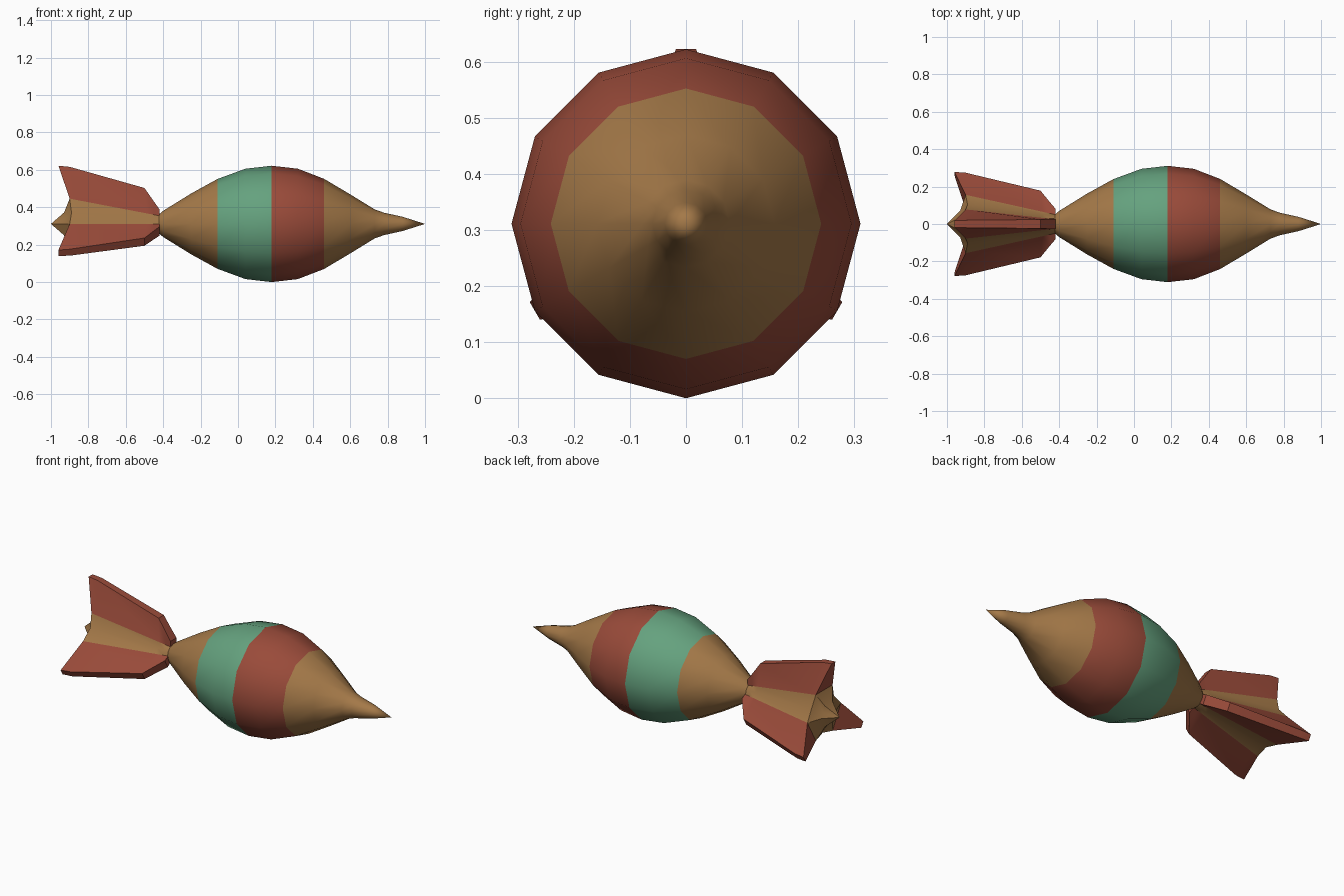
import bpy, bmesh, math
from mathutils import Vector

if "Cube" in bpy.data.objects:
    bpy.data.objects.remove(bpy.data.objects["Cube"], do_unlink=True)

AXIS_Z = 0.311


def material(name, rgb):
    mat = bpy.data.materials.new(name)
    mat.use_nodes = True
    color = (*rgb, 1)
    mat.diffuse_color = color
    mat.node_tree.nodes["Principled BSDF"].inputs["Base Color"].default_value = color
    return mat


MATS = [material("tan", (0.37, 0.19, 0.065)),
        material("brick_red", (0.32, 0.07, 0.042)),
        material("sea_green", (0.13, 0.36, 0.21))]
TAN, RED, GREEN = range(3)


def point(x, radius, angle, side=0.0):
    """Point around the long axis; angle 0 is up, side shifts it sideways."""
    s, c = math.sin(angle), math.cos(angle)
    return Vector((x, radius * s + side * c, AXIS_Z + radius * c - side * s))


def bridge(bm, a, b, color_of):
    n = len(a)
    for i in range(n):
        j = (i + 1) % n
        bm.faces.new((a[i], a[j], b[j], b[i])).material_index = color_of(i)


def fan(bm, ring, tip, color):
    for i in range(len(ring)):
        bm.faces.new((ring[i], ring[(i + 1) % len(ring)], tip)).material_index = color


def finish(bm, name, angle):
    bmesh.ops.recalc_face_normals(bm, faces=bm.faces[:])
    mesh = bpy.data.meshes.new(name)
    bm.to_mesh(mesh)
    bm.free()
    for mat in MATS:
        mesh.materials.append(mat)
    obj = bpy.data.objects.new(name, mesh)
    bpy.context.collection.objects.link(obj)
    bpy.ops.object.select_all(action='DESELECT')
    obj.select_set(True)
    bpy.context.view_layer.objects.active = obj
    bpy.ops.object.shade_smooth_by_angle(angle=math.radians(angle))


# Body: twelve-sided turned profile with coloured bands
profile = [(-0.43, 0.045), (-0.40, 0.07), (-0.25, 0.163), (-0.11, 0.24),
           (0.04, 0.295), (0.18, 0.311), (0.32, 0.295), (0.46, 0.241),
           (0.60, 0.158), (0.73, 0.078), (0.78, 0.06), (0.88, 0.038)]
bm = bmesh.new()
rings = [[bm.verts.new(point(x, r, math.tau * i / 12)) for i in range(12)]
         for x, r in profile]
for k in range(len(rings) - 1):
    mid = (profile[k][0] + profile[k + 1][0]) / 2
    band = GREEN if -0.11 < mid < 0.18 else RED if 0.18 < mid < 0.46 else TAN
    bridge(bm, rings[k], rings[k + 1], lambda i: band)
fan(bm, rings[-1], bm.verts.new(point(1, 0, 0)), TAN)
bm.faces.new(rings[0])
finish(bm, "body", 50)

# Tail: flared core with three fins; each fin adds valley, root, tip, tip, root
# stations: core x, fin tip x, fin tip radius, tip half width
stations = [(-0.42, -0.42, 0.078, 0.028), (-0.45, -0.45, 0.12, 0.026),
            (-0.49, -0.50, 0.192, 0.024), (-0.87, -0.90, 0.305, 0.02),
            (-0.90, -0.96, 0.311, 0.018)]
bm = bmesh.new()
rings = []
for core_x, tip_x, tip_r, half in stations:
    t = (-0.42 - core_x) / 0.48
    root_r, valley_r = 0.05 + 0.106 * t, 0.05 + 0.07 * t
    ring = []
    for k in range(3):
        a = math.tau * k / 3
        ring += [point(core_x + 0.01 * t, valley_r, a - math.pi / 3),
                 point(core_x, root_r, a - math.pi / 6),
                 point(tip_x, tip_r, a, -half),
                 point(tip_x, tip_r, a, half),
                 point(core_x, root_r, a + math.pi / 6)]
    rings.append([bm.verts.new(p) for p in ring])
for a, b in zip(rings, rings[1:]):
    bridge(bm, a, b, lambda i: RED if i % 5 in (1, 2, 3) else TAN)

# Fin ends, front and rear
for ring in (rings[0], rings[-1]):
    for k in range(3):
        bm.faces.new(ring[5 * k + 1:5 * k + 5]).material_index = RED
core_front = [v for i, v in enumerate(rings[0]) if i % 5 in (0, 1, 4)]
bm.faces.new(core_front)

# Pointed rear cap
core = [v for i, v in enumerate(rings[-1]) if i % 5 in (0, 1, 4)]
inner = [bm.verts.new((-0.93, v.co.y * 0.45, AXIS_Z + (v.co.z - AXIS_Z) * 0.45))
         for v in core]
bridge(bm, core, inner, lambda i: TAN)
fan(bm, inner, bm.verts.new(point(-1, 0, 0)), TAN)
finish(bm, "tail_fins", 30)
